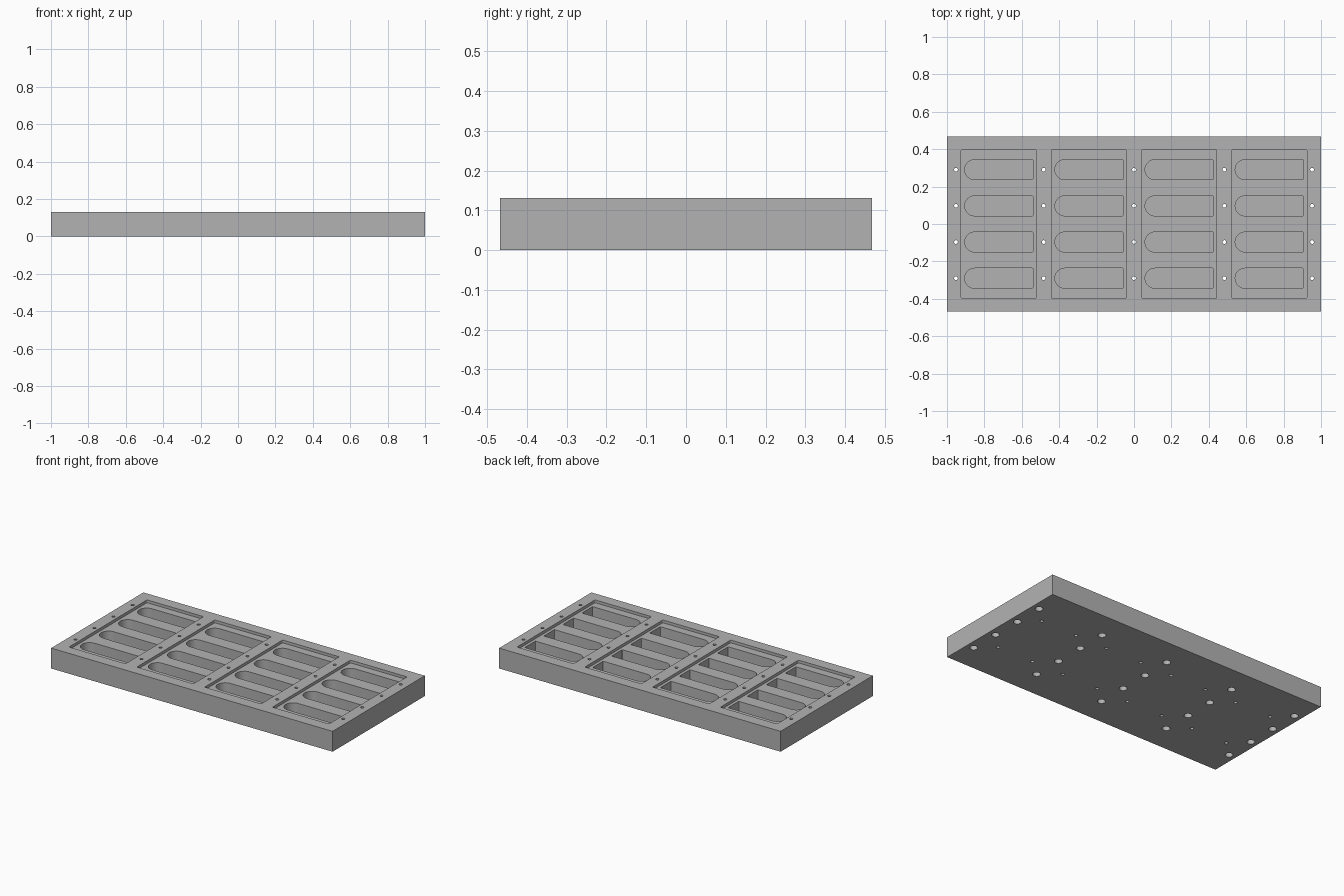
import bpy
import bmesh
from math import pi, cos, sin, radians

cube = bpy.data.objects.get("Cube")
if cube:
    bpy.data.objects.remove(cube, do_unlink=True)

HALF_Y, TOP = 0.468, 0.131
POCKET_X = [-0.723 + 0.482 * i for i in range(4)]
ROWS = [-0.29 + 0.1935 * i for i in range(4)]
BOLT_X = [-0.952, -0.483, 0, 0.483, 0.952]

grey = bpy.data.materials.new("grey")
grey.use_nodes = True
grey.diffuse_color = (0.45, 0.45, 0.45, 1)
grey.node_tree.nodes["Principled BSDF"].inputs["Base Color"].default_value = (0.45, 0.45, 0.45, 1)


def rounded_rect(w, h, r_left, r_right):
    """Outline centred on the origin, with its own radius at each end."""
    pts = []
    corners = [(1, 1, r_right), (-1, 1, r_left), (-1, -1, r_left), (1, -1, r_right)]
    for quarter, (sx, sy, r) in enumerate(corners):
        steps = 10 if r > 0.02 else 3
        for i in range(steps + 1):
            a = (quarter + i / steps) * pi / 2
            pts.append((sx * (w / 2 - r) + r * cos(a), sy * (h / 2 - r) + r * sin(a)))
    return pts


def circle(r, n=24):
    return [(r * cos(2 * pi * i / n), r * sin(2 * pi * i / n)) for i in range(n)]


def prisms(name, outline, centres, z0, z1):
    """One object holding a copy of the extruded outline at every centre."""
    bm = bmesh.new()
    for cx, cy in centres:
        base = bm.faces.new([bm.verts.new((cx + x, cy + y, z0)) for x, y in outline])
        res = bmesh.ops.extrude_face_region(bm, geom=[base])
        for v in res["geom"]:
            if isinstance(v, bmesh.types.BMVert):
                v.co.z = z1
    bmesh.ops.remove_doubles(bm, verts=bm.verts, dist=1e-5)
    bmesh.ops.recalc_face_normals(bm, faces=bm.faces)
    mesh = bpy.data.meshes.new(name)
    bm.to_mesh(mesh)
    bm.free()
    obj = bpy.data.objects.new(name, mesh)
    bpy.context.collection.objects.link(obj)
    return obj


# Solid base plate
outline = [(-1, -HALF_Y), (1, -HALF_Y), (1, HALF_Y), (-1, HALF_Y)]
plate = prisms("fixture_plate", outline, [(0, 0)], 0, TOP)
plate.data.materials.append(grey)

bolts = [(x, y) for x in BOLT_X for y in ROWS]
slots = [(x, y) for x in POCKET_X for y in ROWS]
blind = [(x + dx, y) for x in POCKET_X for dx in (-0.128, 0.128) for y in (-0.194, 0.194)]

cutters = [
    # Shallow rectangular pockets
    prisms("pocket_cutter", rounded_rect(0.402, 0.792, 0.005, 0.005),
           [(x, 0) for x in POCKET_X], TOP - 0.018, TOP + 0.05),
    # Deep slots with one round end
    prisms("slot_cutter", rounded_rect(0.364, 0.107, 0.0534, 0.004), slots, 0.03, TOP + 0.06),
    # Bolt holes right through, counterbored from below
    prisms("bolt_hole_cutter", circle(0.01), bolts, -0.03, TOP + 0.03),
    prisms("counterbore_cutter", circle(0.023, 32), bolts, -0.02, 0.05),
    # Small blind holes underneath
    prisms("blind_hole_cutter", circle(0.0105), blind, -0.02, 0.07),
]

bpy.ops.object.select_all(action='DESELECT')
bpy.context.view_layer.objects.active = plate
plate.select_set(True)
for cutter in cutters:
    cutter.hide_render = True
    mod = plate.modifiers.new(cutter.name, 'BOOLEAN')
    mod.operation = 'DIFFERENCE'
    mod.solver = 'EXACT'
    mod.object = cutter
    bpy.ops.object.modifier_apply(modifier=mod.name)
    bpy.data.objects.remove(cutter, do_unlink=True)

bpy.ops.object.shade_smooth_by_angle(angle=radians(35))
